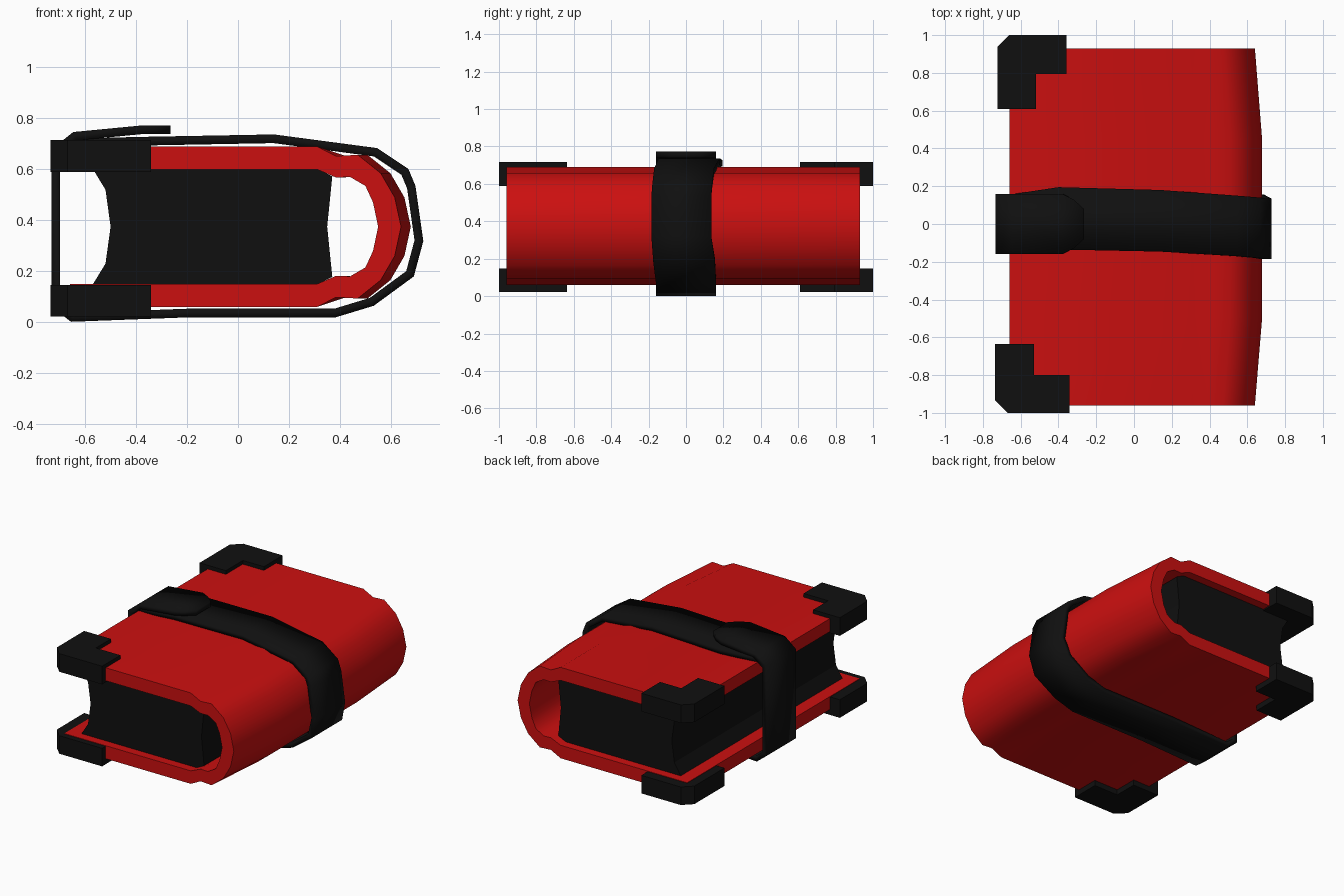
import bpy, bmesh, math

if "Cube" in bpy.data.objects:
    bpy.data.objects.remove(bpy.data.objects["Cube"])

MID = 0.375  # height of the mirror plane of the book


def material(name, rgb):
    m = bpy.data.materials.new(name)
    m.diffuse_color = (*rgb, 1)
    m.use_nodes = True
    m.node_tree.nodes["Principled BSDF"].inputs["Base Color"].default_value = m.diffuse_color
    return m


RED = material("red_cover", (0.6, 0.005, 0.005))
BLACK = material("black", (0.005, 0.005, 0.005))


def make(name, verts, faces, mat, smooth=None):
    me = bpy.data.meshes.new(name)
    bm = bmesh.new()
    vs = [bm.verts.new(v) for v in verts]
    for f in faces:
        bm.faces.new([vs[i] for i in f])
    bmesh.ops.recalc_face_normals(bm, faces=bm.faces)
    bm.to_mesh(me)
    bm.free()
    me.materials.append(mat)
    ob = bpy.data.objects.new(name, me)
    bpy.context.collection.objects.link(ob)
    if smooth:
        bpy.ops.object.select_all(action='DESELECT')
        ob.select_set(True)
        bpy.context.view_layer.objects.active = ob
        bpy.ops.object.shade_smooth_by_angle(angle=math.radians(smooth))
    return ob


def mirrored(half):
    # half profile runs from the top down to the mid height
    return half + [(x, 2 * MID - z) for x, z in reversed(half[:-1])]


def prism(name, loop, lo, hi, mat, axis, smooth=None):
    n = len(loop)
    place = (lambda a, b, t: (a, t, b)) if axis == 'Y' else (lambda a, b, t: (a, b, t))
    verts = [place(a, b, t) for t in (lo, hi) for a, b in loop]
    faces = [range(n), range(n, 2 * n)]
    faces += [(i, (i + 1) % n, n + (i + 1) % n, n + i) for i in range(n)]
    return make(name, verts, faces, mat, smooth)


# Cover: C-shaped section, spine bulging away from both ends
outer = mirrored([(-0.66, 0.69), (0.31, 0.69), (0.385, 0.652), (0.47, 0.657),
                  (0.56, 0.585), (0.615, 0.49), (0.64, MID)])
inner = mirrored([(-0.66, 0.60), (0.31, 0.60), (0.385, 0.568), (0.44, 0.57),
                  (0.50, 0.535), (0.53, 0.47), (0.55, MID)])
n = len(outer)
sections = [(-0.96, 0), (-0.5, 0.038), (0.45, 0.038), (0.93, 0)]
verts, faces = [], []
for y, bulge in sections:
    verts += [(x + (bulge if x > 0.35 else 0), y, z) for x, z in outer]
    verts += [(x + (bulge * 0.3 if x > 0.35 else 0), y, z) for x, z in inner]
ring = list(range(n)) + list(range(2 * n - 1, n - 1, -1))
for s in range(len(sections) - 1):
    a, b = s * 2 * n, (s + 1) * 2 * n
    for i, j in zip(ring, ring[1:] + ring[:1]):
        faces.append((a + i, a + j, b + j, b + i))
for base in (0, (len(sections) - 1) * 2 * n):
    faces += [(base + i, base + i + 1, base + n + i + 1, base + n + i) for i in range(n - 1)]
make("cover", verts, faces, RED, 50)

# Page block with hollow fore edge and hollow back
fore = mirrored([(-0.57, 0.602), (-0.52, 0.52), (-0.50, MID)])
back = mirrored([(0.31, 0.602), (0.37, 0.572), (0.35, MID)])
prism("page_block", fore + back[::-1], -0.90, 0.87, BLACK, 'Y')

# Corner guards: L-shaped plates on top and bottom boards
front_guard = [(-0.735, -0.935), (-0.67, -1), (-0.342, -1), (-0.342, -0.8),
               (-0.53, -0.8), (-0.53, -0.635), (-0.735, -0.635)]
back_guard = [(-0.722, 0.94), (-0.66, 1), (-0.358, 1), (-0.358, 0.795),
              (-0.52, 0.795), (-0.52, 0.61), (-0.722, 0.61)]
for side, loop in (("front", front_guard), ("back", back_guard)):
    for level, lo, hi in (("bottom", 0.022, 0.147), ("top", 0.59, 0.716)):
        prism(f"{side}_{level}_corner_guard", loop, lo, hi, BLACK, 'Z')

# Strap: one ribbon from the overlapping flap round the book to the tucked end
# each point is x, z, centre y, half width
path = [(-0.265, 0.755, 0, 0.08), (-0.32, 0.755, 0, 0.13), (-0.38, 0.755, 0, 0.16),
        (-0.64, 0.73, 0, 0.16), (-0.715, 0.67, 0, 0.16), (-0.715, 0.07, 0, 0.16),
        (-0.65, 0.019, 0, 0.16), (-0.2, 0.036, 0, 0.16), (0.38, 0.036, 0, 0.16),
        (0.525, 0.08, 0, 0.16), (0.675, 0.19, -0.01, 0.165), (0.71, 0.32, -0.025, 0.16),
        (0.68, 0.53, -0.025, 0.16), (0.655, 0.59, -0.02, 0.16), (0.54, 0.667, -0.01, 0.16),
        (0.14, 0.72, 0.017, 0.163), (-0.4, 0.71, 0.03, 0.165), (-0.55, 0.706, 0.012, 0.16),
        (-0.66, 0.70, 0.005, 0.15)]
verts = [(x, c + s * w, z) for x, z, c, w in path for s in (-1, 1)]
faces = [(2 * i, 2 * i + 1, 2 * i + 3, 2 * i + 2) for i in range(len(path) - 1)]
strap = make("strap", verts, faces, BLACK, 35)
mod = strap.modifiers.new("thickness", 'SOLIDIFY')
mod.thickness = 0.034
mod.offset = 0
mod.use_even_offset = True
